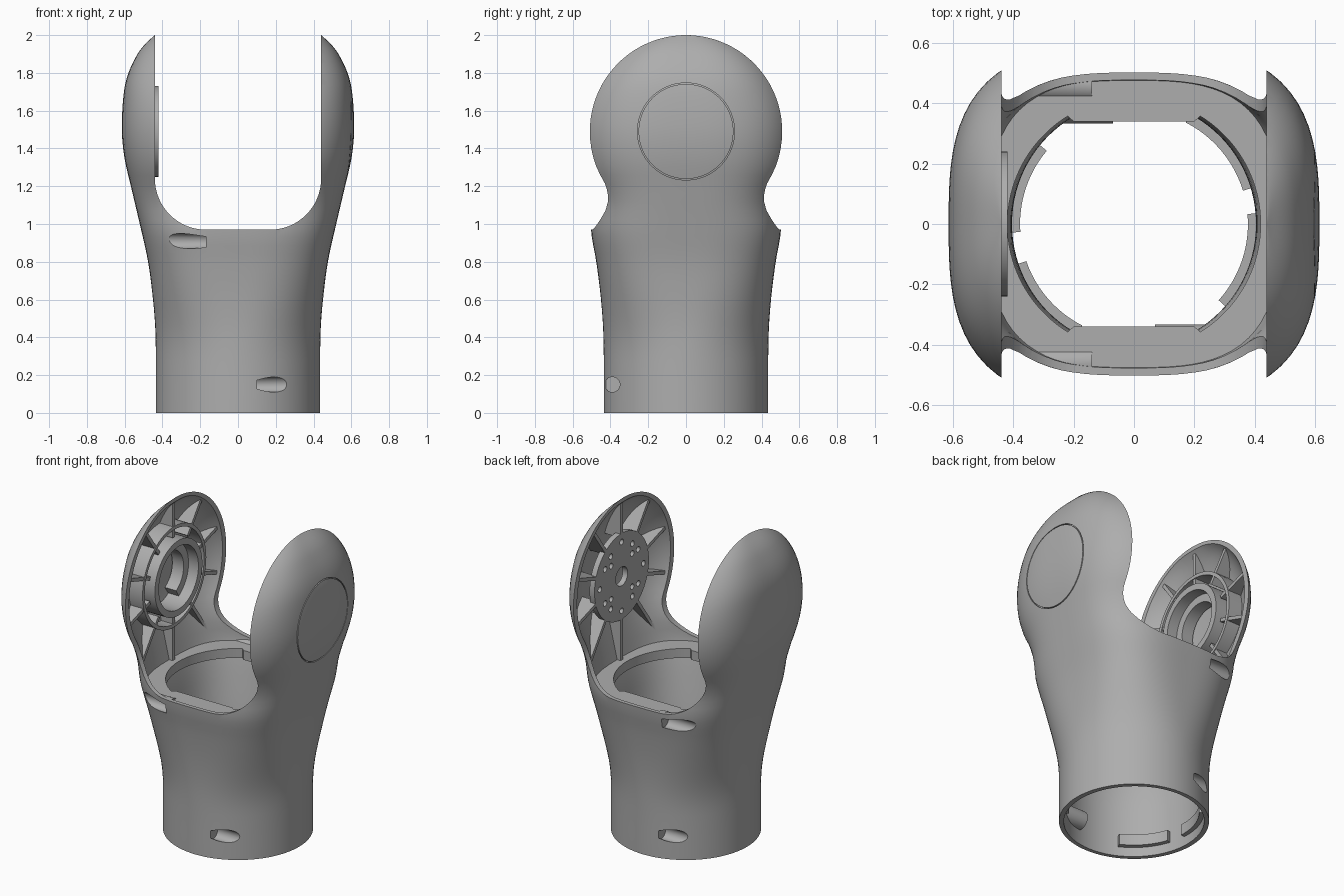
import bpy
import bmesh
from math import sin, cos, pi, radians, sqrt
from mathutils import Matrix

if "Cube" in bpy.data.objects:
    bpy.data.objects.remove(bpy.data.objects["Cube"])

grey = bpy.data.materials.new("satin_grey")
grey.use_nodes = True
COLOUR = (0.42, 0.42, 0.42, 1)
grey.diffuse_color = COLOUR
grey.node_tree.nodes["Principled BSDF"].inputs["Base Color"].default_value = COLOUR

HUB = 1.49      # height of the arm disc centre
DISC = 0.51     # radius of the arm disc
SLOT = 0.44     # half width of the gap between the arms

# Half width (x) and half depth (y) of the shell by height
WIDTH = [(-.1, .435), (0, .435), (.3, .435), (.45, .438), (.6, .45), (.8, .476), (1, .52),
         (1.2, .567), (1.35, .601), (1.5, .615), (1.7, .604), (1.8, .58), (1.9, .532),
         (1.95, .494), (2, .441)]
DEPTH = [(-.1, .435), (0, .435), (.4, .437), (.6, .45), (.8, .475), (.97, .503),
         (1.1, .495), (1.2, .52), (1.25, .547), (1.35, .578)]


def curve(table, z):
    """Smooth interpolation through a table of (z, value)."""
    i = 0
    while i < len(table) - 2 and z > table[i + 1][0]:
        i += 1

    def slope(k):
        lo, hi = table[max(k - 1, 0)], table[min(k + 1, len(table) - 1)]
        return (hi[1] - lo[1]) / (hi[0] - lo[0])
    (z0, v0), (z1, v1) = table[i], table[i + 1]
    h = z1 - z0
    t = (z - z0) / h
    return (v0 * (1 + 2 * t) * (1 - t) ** 2 + slope(i) * h * t * (1 - t) ** 2
            + v1 * t * t * (3 - 2 * t) + slope(i + 1) * h * t * t * (t - 1))


def power(z):
    t = min(max((z - .3) / .65, 0), 1)
    return 2 + t * t * (3 - 2 * t)


def depth(z):
    if z < 1.25:
        return curve(DEPTH, z)
    edge = max(sqrt(max(DISC ** 2 - (z - HUB) ** 2, 0)), .015)
    return edge / (1 - (SLOT / curve(WIDTH, z)) ** 3) ** (1 / 3)


def finish(name, bm):
    bmesh.ops.recalc_face_normals(bm, faces=bm.faces)
    mesh = bpy.data.meshes.new(name)
    bm.to_mesh(mesh)
    bm.free()
    ob = bpy.data.objects.new(name, mesh)
    bpy.context.collection.objects.link(ob)
    mesh.materials.append(grey)
    return ob


def skin(bm, rings, closed=False):
    """Bridge vertex rings, capping both ends unless closed."""
    rows = [[bm.verts.new(p) for p in ring] for ring in rings]
    n = len(rows[0])
    for a, b in zip(rows, rows[1:] + (rows[:1] if closed else [])):
        for i in range(n):
            bm.faces.new((a[i], a[(i + 1) % n], b[(i + 1) % n], b[i]))
    if not closed:
        bm.faces.new(rows[0])
        bm.faces.new(rows[-1])


def loft(name, dx=0.0, dy=0.0, start=0.0, seg=96):
    heights = [start] + [HUB * i / 32 for i in range(1, 33)]
    heights += [HUB + DISC * sin(pi / 2 * i / 22) for i in range(1, 23)]
    rings = []
    for z in heights:
        a, b, n = curve(WIDTH, z) - dx, depth(z) - dy, power(z)
        ring = []
        for i in range(seg):
            c, s = cos(2 * pi * i / seg), sin(2 * pi * i / seg)
            r = (abs(c) ** n + abs(s) ** n) ** (-1 / n)
            ring.append((a * r * c, b * r * s, z))
        rings.append(ring)
    bm = bmesh.new()
    skin(bm, rings)
    return finish(name, bm)


def sweep(bm, r0, r1, h0, h1, a0=0, a1=360, hub=False, seg=64):
    """Ring or arc of rectangular section, round z or round the hub's x axis."""
    full = a1 - a0 == 360
    rings = []
    for i in range(seg if full else seg + 1):
        t = radians(a0 + (a1 - a0) * i / seg)
        sec = [(r0, h0), (r1, h0), (r1, h1), (r0, h1)]
        rings.append([(h, r * cos(t), HUB + r * sin(t)) if hub
                      else (r * cos(t), r * sin(t), h) for r, h in sec])
    skin(bm, rings, full)


def rod(bm, x0, x1, y, z, r, seg=32):
    """Solid cylinder along x."""
    skin(bm, [[(x, y + r * cos(2 * pi * i / seg), z + r * sin(2 * pi * i / seg))
               for i in range(seg)] for x in (x0, x1)])


def box(bm, centre, size, turn=Matrix()):
    m = turn @ Matrix.Translation(centre) @ Matrix.Diagonal((*size, 1))
    bmesh.ops.create_cube(bm, size=1, matrix=m)


def cut(ob, cutter):
    mod = ob.modifiers.new("cut", 'BOOLEAN')
    mod.operation, mod.solver, mod.object = 'DIFFERENCE', 'EXACT', cutter
    bpy.context.view_layer.objects.active = ob
    bpy.ops.object.modifier_apply(modifier=mod.name)
    bpy.data.objects.remove(cutter)


# Collar inside the rim, its opening flattened at front and back
collar_hole = []
for i in range(120):
    t = 2 * pi * (i + .5) / 120
    x, y = .42 * cos(t), .42 * sin(t)
    collar_hole.append((x, max(-.34, min(.34, y)) if abs(x) < .21 else y))
bm = bmesh.new()
box(bm, (0, 0, .925), (1.4, 1.4, .06))
collar = finish("collar", bm)
bm = bmesh.new()
skin(bm, [[(x, y, z) for x, y in collar_hole] for z in (.8, 1.05)])
cut(collar, finish("collar_hole", bm))

# Hollow space, less the collar, ribs and screw bosses
hollow = loft("hollow", .03, .025, -.06)
cut(hollow, collar)
bm = bmesh.new()
for side in (-1, 1):
    for k in range(10):
        turn = Matrix.Translation((0, 0, HUB)) @ Matrix.Rotation(radians(90 + 36 * k), 4, 'X')
        box(bm, (side * .58, .43, 0), (.25, .36, .022), turn)
cut(hollow, finish("ribs", bm))

# Screw bores: (inner x, outer x, y, z)
BORES = [(.1, .42, -.39, .15), (-.1, -.42, .39, .15),
         (-.17, -.5, -.46, .91), (-.17, -.5, .46, .91)]
bm = bmesh.new()
for x0, x1, y, z in BORES:
    step = .03 if x1 > x0 else -.03
    rod(bm, x0 - step, x0 + 7 * step, y, z, .057)
cut(hollow, finish("bosses", bm))

# Main shell
shell = loft("yoke_shell")
cut(shell, hollow)

# Rounded gap between the arms
R = .27
side = [(SLOT, 2.2)] + [(SLOT - R + R * cos(pi / 2 * i / 16), .97 + R - R * sin(pi / 2 * i / 16))
                        for i in range(17)]
gap = side + [(-x, z) for x, z in reversed(side)]
bm = bmesh.new()
skin(bm, [[(x, y, z) for x, z in gap] for y in (-1, 1)])
cut(shell, finish("gap", bm))

bm = bmesh.new()
for x0, x1, y, z in BORES:
    rod(bm, x0, x1, y, z, .04)
cut(shell, finish("bores", bm))

# Fine round groove marking the cover on one arm
bm = bmesh.new()
sweep(bm, .251, .257, .5, .7, hub=True, seg=96)
groove = finish("groove", bm)
cut(groove, loft("groove_floor", .012, .012))
cut(shell, groove)

# Bearing rings inside one arm
bm = bmesh.new()
sweep(bm, .30, .322, -.55, -.45, hub=True)
sweep(bm, .20, .24, -.565, -.42, hub=True)
bearing = finish("bearing_rings", bm)
bm = bmesh.new()
sweep(bm, .15, .201, -.57, -.49, -60, 200, hub=True)
bearing_step = finish("bearing_step", bm)

# Drilled mounting plate inside the other arm
bm = bmesh.new()
rod(bm, .455, .49, 0, HUB, .275, 64)
plate = finish("mounting_plate", bm)
bm = bmesh.new()
rod(bm, .4, .6, 0, HUB, .06)
for k in range(4):
    for offset, r in ((-12, .2), (12, .2), (0, .15), (45, .22)):
        t = radians(45 + 90 * k + offset)
        rod(bm, .4, .6, r * cos(t), HUB + r * sin(t), .018, 16)
cut(plate, finish("plate_holes", bm))

# Locking tabs inside the foot
bm = bmesh.new()
for a0, a1 in ((17, 63), (140, 184), (199, 243), (318, 365)):
    sweep(bm, .378, .415, .06, .13, a0, a1, seg=12)
tabs = finish("locking_tabs", bm)

for ob in (shell, bearing, bearing_step, plate, tabs):
    bpy.ops.object.select_all(action='DESELECT')
    ob.select_set(True)
    bpy.context.view_layer.objects.active = ob
    bpy.ops.object.shade_smooth_by_angle(angle=radians(30))
